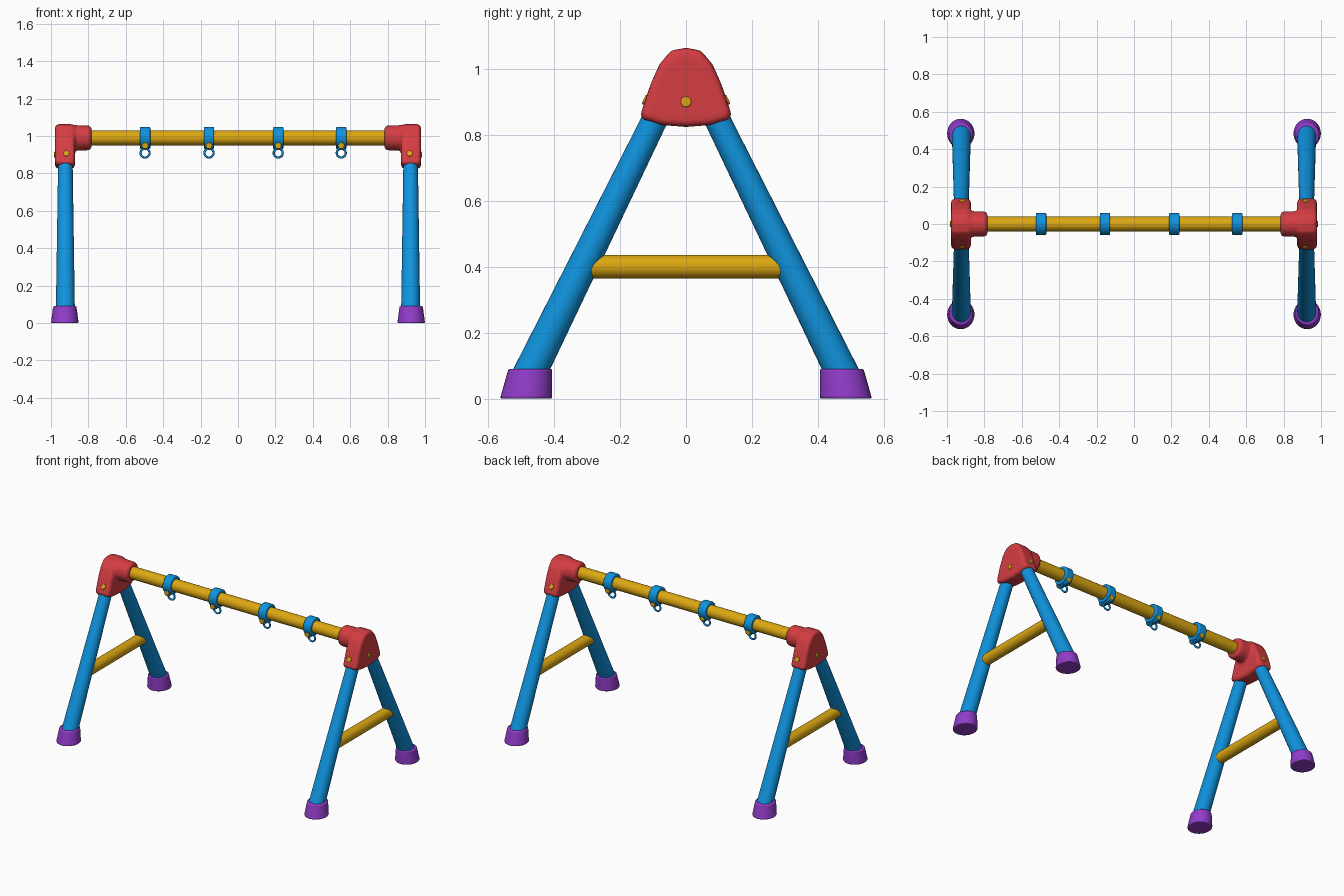
import bpy, bmesh, math
from mathutils import Vector, Matrix

cube = bpy.data.objects.get("Cube")
if cube:
    bpy.data.objects.remove(cube)


def material(name, rgb):
    m = bpy.data.materials.new(name)
    m.use_nodes = True
    m.diffuse_color = (*rgb, 1)
    m.node_tree.nodes["Principled BSDF"].inputs["Base Color"].default_value = (*rgb, 1)
    return m


BLUE = material("blue", (0.005, 0.29, 0.72))
YELLOW = material("yellow", (0.72, 0.39, 0.006))
RED = material("red", (0.66, 0.047, 0.055))
PURPLE = material("purple", (0.28, 0.045, 0.58))


def add_cone(bm, a, b, r1, r2, sides=32):
    """Round bar between two points."""
    a, b = Vector(a), Vector(b)
    turn = (b - a).to_track_quat("Z", "Y").to_matrix().to_4x4()
    return bmesh.ops.create_cone(
        bm, cap_ends=True, segments=sides, radius1=r1, radius2=r2,
        depth=(b - a).length, matrix=Matrix.Translation((a + b) / 2) @ turn)["verts"]


def finish(bm, name, mat, bevel=0):
    bmesh.ops.recalc_face_normals(bm, faces=bm.faces)
    mesh = bpy.data.meshes.new(name)
    bm.to_mesh(mesh)
    bm.free()
    mesh.shade_smooth()
    mesh.set_sharp_from_angle(angle=math.radians(40))
    mesh.materials.append(mat)
    ob = bpy.data.objects.new(name, mesh)
    bpy.context.collection.objects.link(ob)
    if bevel:
        mod = ob.modifiers.new("rounded_rims", "BEVEL")
        mod.width, mod.segments = bevel, 3
        mod.limit_method = "ANGLE"
        mod.angle_limit = math.radians(40)
    return ob


def bar(name, mat, a, b, r1, r2=None, sides=32, bevel=0):
    bm = bmesh.new()
    add_cone(bm, a, b, r1, r1 if r2 is None else r2, sides)
    return finish(bm, name, mat, bevel)


def foot(name, x, side):
    """Flared cap that leans with the leg."""
    bm = bmesh.new()
    for v in add_cone(bm, (0, 0, 0), (0, 0, 0.09), 0.074, 0.062):
        v.co.y = v.co.y * 1.07 - side * v.co.z * 0.14
        v.co += Vector((x, side * 0.485, 0))
    finish(bm, name, PURPLE, 0.006)


def hub(name, end):
    """Moulded corner: a leg yoke fused with a beam sleeve."""
    half = [(0.075, 0.83), (0.142, 0.85), (0.107, 0.955),
            (0.08, 1.015), (0.045, 1.056)]
    outline = half + [(0, 1.064)] + [(-y, z) for y, z in reversed(half)] + [(0, 0.824)]
    bm = bmesh.new()
    face = bm.faces.new([bm.verts.new((end * 0.872, y, z)) for y, z in outline])
    extruded = bmesh.ops.extrude_face_region(bm, geom=[face])["geom"]
    moved = [g for g in extruded if isinstance(g, bmesh.types.BMVert)]
    bmesh.ops.translate(bm, verts=moved, vec=(end * 0.106, 0, 0))
    if not face.is_valid or len(bm.faces) == len(outline) + 1:
        bm.faces.new(bm.verts[:len(outline)])
    add_cone(bm, (end * 0.925, 0, 0.99), (end * 0.783, 0, 0.99), 0.069, 0.067)
    ob = finish(bm, name, RED, 0.018)
    remesh = ob.modifiers.new("fuse", "REMESH")
    remesh.mode, remesh.voxel_size, remesh.use_smooth_shade = "VOXEL", 0.008, True
    soft = ob.modifiers.new("soften", "SMOOTH")
    soft.factor, soft.iterations = 0.5, 6


def screw(name, at, direction, radius=0.016):
    at, d = Vector(at), Vector(direction).normalized()
    bar(name, YELLOW, at - d * 0.02, at + d * 0.008, radius, sides=16, bevel=0.004)


# Main beam
bar("top_beam", YELLOW, (-0.86, 0, 0.99), (0.86, 0, 0.99), 0.04)

# End frames
for end, label in ((1, "left"), (-1, "right")):
    x = end * 0.923
    hub(f"{label}_hub", end)
    bar(f"{label}_crossbar", YELLOW, (x, -0.31, 0.4), (x, 0.31, 0.4), 0.036)
    screw(f"{label}_outer_screw", (end * 0.976, 0, 0.9), (end, 0, 0))
    for side, where in ((-1, "front"), (1, "back")):
        bar(f"{label}_{where}_leg", BLUE, (x, side * 0.487, 0.05),
            (x, side * 0.06, 0.917), 0.051, 0.038)
        foot(f"{label}_{where}_foot", end * 0.926, side)
        screw(f"{label}_{where}_hub_screw", (end * 0.918, side * 0.121, 0.905),
              (0, side * 0.9, 0.42))

# Toy hangers along the beam
for i, x in enumerate((-0.497, -0.155, 0.215, 0.552), 1):
    bar(f"hanger_clamp_{i}", BLUE, (x - 0.028, 0, 0.99), (x + 0.028, 0, 0.99),
        0.059, bevel=0.006)
    bar(f"hanger_lug_{i}", BLUE, (x, -0.045, 0.948), (x, 0.045, 0.948),
        0.024, sides=20, bevel=0.004)
    bar(f"hanger_bolt_{i}", YELLOW, (x, -0.056, 0.948), (x, 0.05, 0.948),
        0.017, sides=16, bevel=0.004)
    bpy.ops.mesh.primitive_torus_add(
        location=(x, 0, 0.909), rotation=(math.pi / 2, 0, 0), major_radius=0.024,
        minor_radius=0.006, major_segments=28, minor_segments=10)
    ring = bpy.context.object
    ring.name = f"hanger_ring_{i}"
    ring.data.shade_smooth()
    ring.data.materials.append(BLUE)
